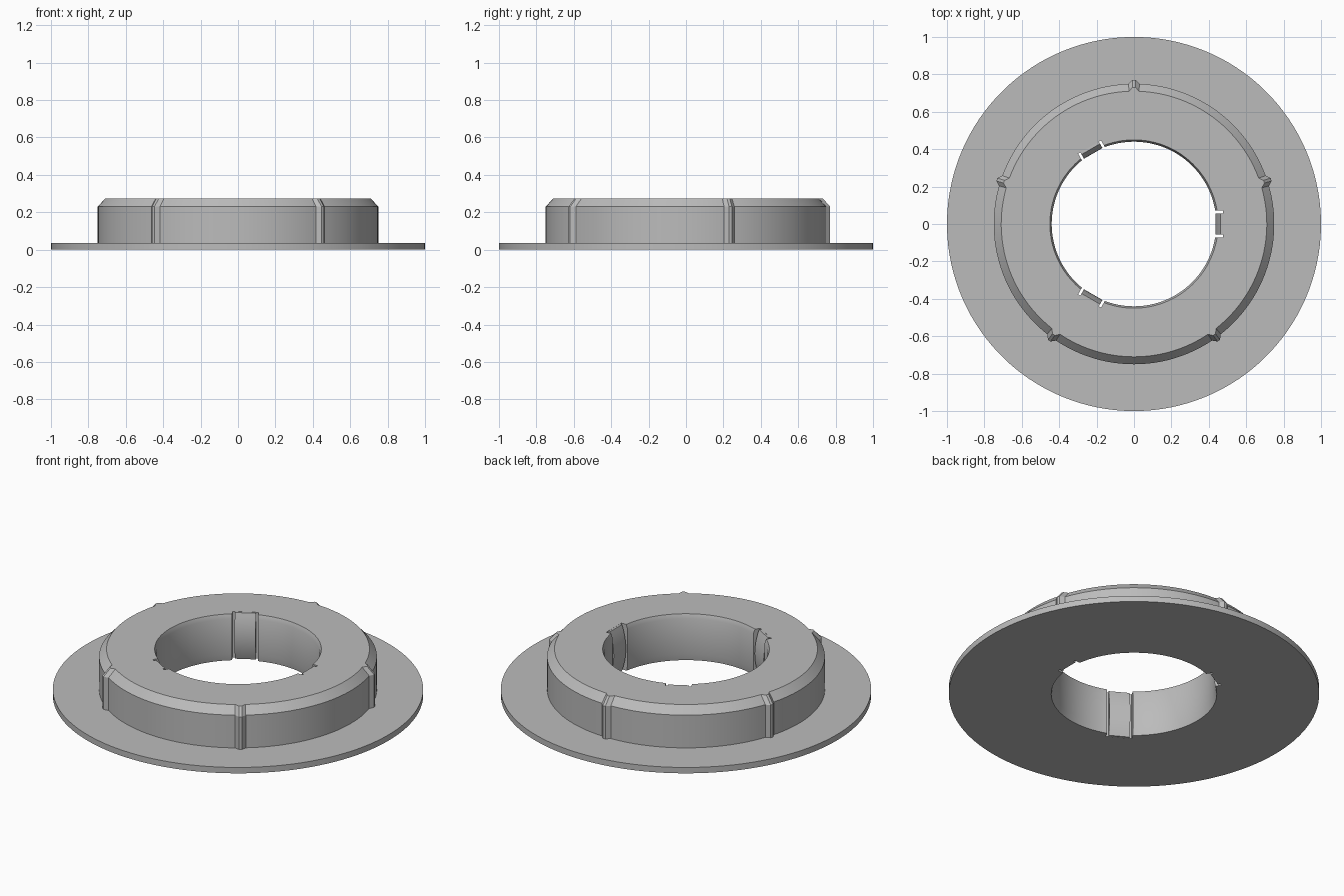
import bpy, bmesh
from math import radians, sin, cos, pi

if "Cube" in bpy.data.objects:
    bpy.data.objects.remove(bpy.data.objects["Cube"])

grey = bpy.data.materials.new("plain grey")
grey.use_nodes = True
colour = (0.5, 0.5, 0.5, 1)
grey.diffuse_color = colour
grey.node_tree.nodes["Principled BSDF"].inputs["Base Color"].default_value = colour


def make_object(name, bm):
    bmesh.ops.recalc_face_normals(bm, faces=bm.faces)
    mesh = bpy.data.meshes.new(name)
    bm.to_mesh(mesh)
    bm.free()
    mesh.materials.append(grey)
    obj = bpy.data.objects.new(name, mesh)
    bpy.context.collection.objects.link(obj)
    return obj


def activate(obj):
    bpy.ops.object.select_all(action='DESELECT')
    obj.select_set(True)
    bpy.context.view_layer.objects.active = obj


def smooth(obj):
    activate(obj)
    bpy.ops.object.shade_smooth_by_angle(angle=radians(25))


def extruded(name, outline, half_width, turn):
    """Extrude a radius/height outline sideways and turn it about the axis."""
    bm = bmesh.new()
    sides = [[bm.verts.new((r, y, z)) for r, z in outline]
             for y in (-half_width, half_width)]
    for side in sides:
        bm.faces.new(side)
    n = len(outline)
    for i in range(n):
        j = (i + 1) % n
        bm.faces.new((sides[0][i], sides[0][j], sides[1][j], sides[1][i]))
    obj = make_object(name, bm)
    obj.rotation_euler.z = turn
    return obj


# Main ring: turned section whose outer wall swells at five ribs
HEIGHT, RIBS = 0.275, 5
columns = []
for k in range(RIBS):
    start = 90 + k * 72
    columns += [(start + a, b) for a, b in ((-2.2, 0), (-0.6, 0.021), (0.6, 0.021), (2.2, 0))]
    columns += [(start + 2.2 + i * 67.6 / 24, 0) for i in range(1, 24)]

bm = bmesh.new()
rings = []
for angle, bump in columns:
    section = [(1, 0), (1, 0.035), (0.75 + bump, 0.035), (0.75 + bump, 0.23),
               (0.71 + bump, HEIGHT), (0.45, HEIGHT), (0.44, 0.25),
               (0.44, 0.04), (0.447, 0)]
    a = radians(angle)
    rings.append([bm.verts.new((r * cos(a), r * sin(a), z)) for r, z in section])
for i, ring in enumerate(rings):
    after = rings[(i + 1) % len(rings)]
    for j in range(len(ring)):
        k = (j + 1) % len(ring)
        bm.faces.new((ring[j], after[j], after[k], ring[k]))
body = make_object("flanged_ring", bm)

# Three pockets cut through the bore, each holding a bowed spring tab
pocket = [(0.35, -0.1), (0.475, -0.1), (0.475, 0.4), (0.35, 0.4)]
bow = [(0.436 + 0.026 * ((2 * t / 12 - 1) ** 2), HEIGHT * t / 12) for t in range(13)]
tab = bow + [(0.48, HEIGHT - 0.001), (0.48, 0.001)]
for k in range(3):
    turn = k * 2 * pi / 3
    cutter = extruded("pocket_cutter", pocket, 0.071, turn)
    cutter.hide_render = True
    activate(body)
    cut = body.modifiers.new("pocket", 'BOOLEAN')
    cut.operation, cut.solver, cut.object = 'DIFFERENCE', 'EXACT', cutter
    bpy.ops.object.modifier_apply(modifier=cut.name)
    bpy.data.objects.remove(cutter)
    smooth(extruded("spring_tab_%d" % (k + 1), tab, 0.057, turn))
smooth(body)
